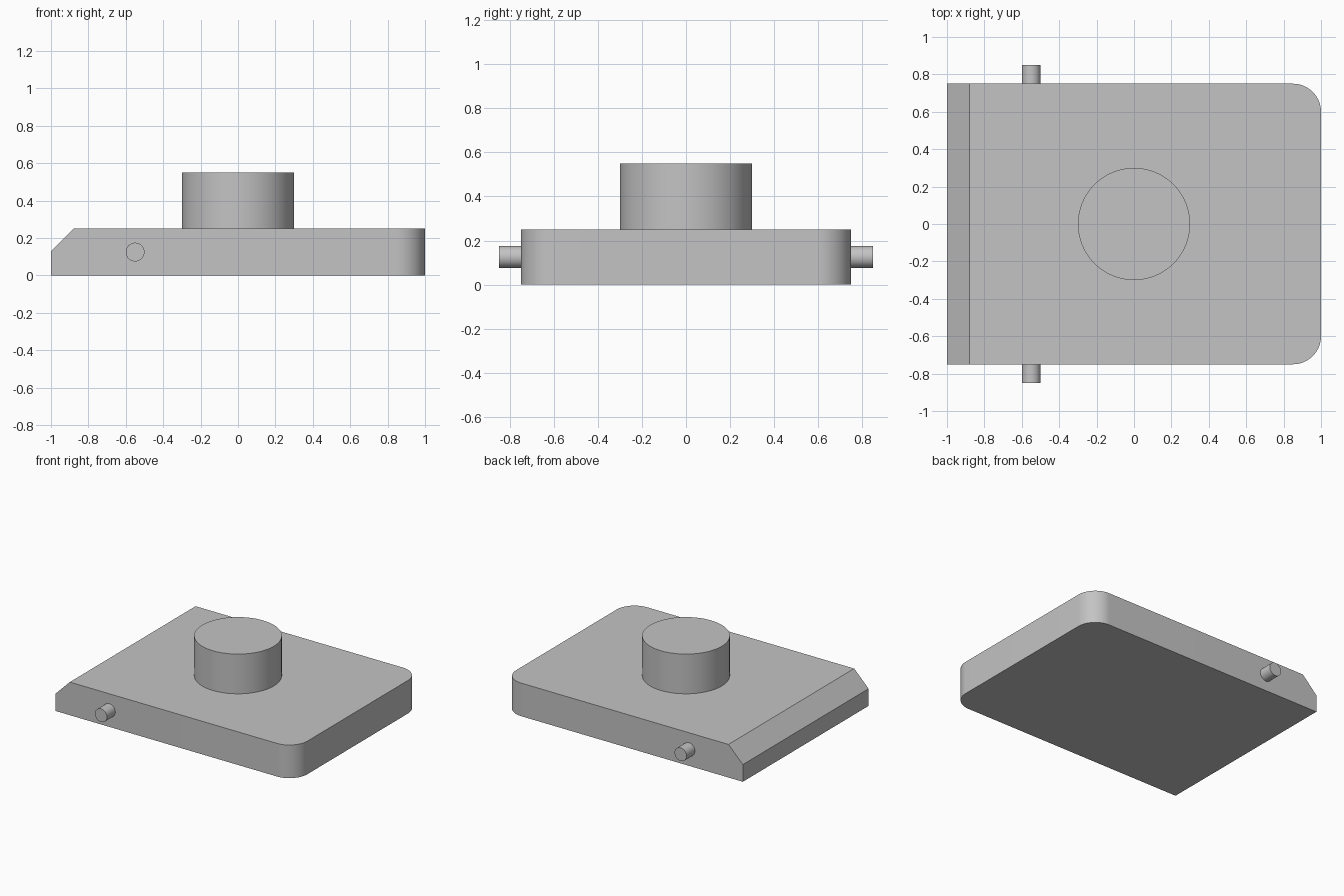
import bpy
import bmesh
import math

cube = bpy.data.objects.get("Cube")
if cube:
    bpy.data.objects.remove(cube, do_unlink=True)

LENGTH, WIDTH, THICK = 2.0, 1.5, 0.25
CHAMFER, CORNER = 0.12, 0.15
KNOB_RADIUS, KNOB_HEIGHT = 0.3, 0.3
PIN_RADIUS, PIN_LENGTH, PIN_X = 0.05, 0.1, -0.55

grey = bpy.data.materials.new("plain grey")
grey.use_nodes = True
colour = (0.55, 0.55, 0.55, 1)
grey.diffuse_color = colour
grey.node_tree.nodes["Principled BSDF"].inputs["Base Color"].default_value = colour


def finish(obj, name):
    obj.name = name
    obj.data.materials.append(grey)
    bpy.ops.object.select_all(action="DESELECT")
    obj.select_set(True)
    bpy.context.view_layer.objects.active = obj
    bpy.ops.object.shade_smooth_by_angle(angle=math.radians(30))


def cylinder(name, radius, depth, location, rotation=(0, 0, 0)):
    bpy.ops.mesh.primitive_cylinder_add(vertices=64, radius=radius, depth=depth,
                                        location=location, rotation=rotation)
    finish(bpy.context.object, name)


# Base plate: box with two rounded upright corners and one chamfered top edge
bm = bmesh.new()
bmesh.ops.create_cube(bm, size=1)
for v in bm.verts:
    v.co = (v.co.x * LENGTH, v.co.y * WIDTH, (v.co.z + 0.5) * THICK)


def edges_where(test):
    return [e for e in bm.edges if all(test(v.co) for v in e.verts)]


upright = [e for e in edges_where(lambda c: c.x > 0)
           if abs(e.verts[0].co.z - e.verts[1].co.z) > THICK / 2]
bmesh.ops.bevel(bm, geom=upright, offset=CORNER, segments=16, profile=0.5,
                affect="EDGES")
end_edge = edges_where(lambda c: c.x < -0.9 and c.z > THICK / 2)
bmesh.ops.bevel(bm, geom=end_edge, offset=CHAMFER, segments=1, affect="EDGES")
mesh = bpy.data.meshes.new("base_plate")
bm.to_mesh(mesh)
bm.free()
plate = bpy.data.objects.new("base_plate", mesh)
bpy.context.collection.objects.link(plate)
finish(plate, "base_plate")

# Round boss on top
cylinder("top_boss", KNOB_RADIUS, KNOB_HEIGHT, (0, 0, THICK + KNOB_HEIGHT / 2))

# Pivot pins on both sides
for name, side in (("front_pin", -1), ("back_pin", 1)):
    cylinder(name, PIN_RADIUS, PIN_LENGTH,
             (PIN_X, side * (WIDTH + PIN_LENGTH) / 2, THICK / 2),
             (math.pi / 2, 0, 0))
